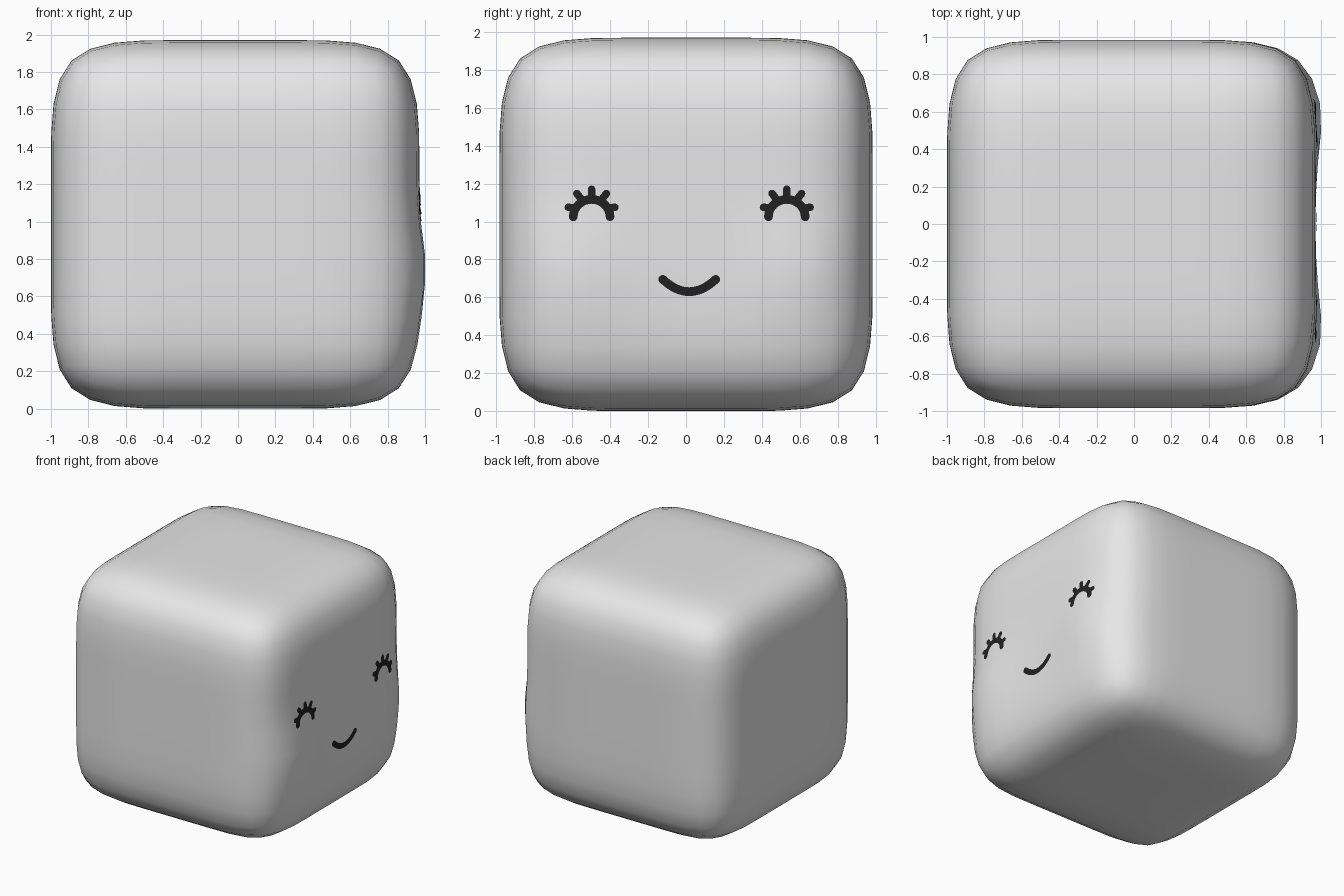
import bpy, bmesh, math
from mathutils import Vector
from mathutils.bvhtree import BVHTree

if "Cube" in bpy.data.objects:
    bpy.data.objects.remove(bpy.data.objects["Cube"])

H = 0.985                       # half size of the cube
CX = -0.015                     # body centre; cheeks fill up to x = 1


def material(name, rgb):
    m = bpy.data.materials.new(name)
    m.diffuse_color = (*rgb, 1)
    m.use_nodes = True
    m.node_tree.nodes["Principled BSDF"].inputs["Base Color"].default_value = m.diffuse_color
    return m


body_mat = material("soft white", (0.8, 0.8, 0.8))
ink_mat = material("near black", (0.015, 0.015, 0.015))

# Soft cube body: 3x3 cage rounded by subdivision
bm = bmesh.new()
bmesh.ops.create_cube(bm, size=2 * H)
bmesh.ops.subdivide_edges(bm, edges=bm.edges[:], cuts=2, use_grid_fill=True)
bmesh.ops.translate(bm, verts=bm.verts[:], vec=(CX, 0, H))
mesh = bpy.data.meshes.new("cube_body")
bm.to_mesh(mesh)
bm.free()
body = bpy.data.objects.new("cube_body", mesh)
bpy.context.collection.objects.link(body)
body.data.materials.append(body_mat)
sub = body.modifiers.new("round", 'SUBSURF')
sub.levels = sub.render_levels = 2
bpy.context.view_layer.objects.active = body
body.select_set(True)
bpy.ops.object.modifier_apply(modifier="round")

# Puffy cheeks on the +x face
for v in body.data.vertices:
    if v.co.x > 0.6:
        dy = (abs(v.co.y) - 0.62) / 0.2
        dz = v.co.z - 0.76
        dz /= 0.15 if dz > 0 else 0.21
        v.co.x += 0.042 * math.exp(-(dy * dy + dz * dz) / 2)
bpy.ops.object.shade_smooth()

# Surface lookup used to lay the painted face onto the body
bm = bmesh.new()
bm.from_mesh(body.data)
bvh = BVHTree.FromBMesh(bm)
bm.free()


def on_body(bm, y, z):
    hit = bvh.ray_cast(Vector((3, y, z)), Vector((-1, 0, 0)))[0]
    return bm.verts.new((hit.x + 0.004, y, z))


def stroke(bm, pts, r):
    """Round-ended brush stroke through (y, z) points."""
    pts = [Vector(p) for p in pts]
    rows = []
    for i, p in enumerate(pts):
        d = (pts[min(i + 1, len(pts) - 1)] - pts[max(i - 1, 0)]).normalized()
        n = Vector((-d.y, d.x)) * r
        rows.append([on_body(bm, *(p + n * k)) for k in (1, 0, -1)])
    for a, b in zip(rows, rows[1:]):
        for k in range(2):
            bm.faces.new((a[k], a[k + 1], b[k + 1], b[k]))
    for p in (pts[0], pts[-1]):
        ring = [on_body(bm, p.x + r * math.cos(t * math.pi / 7),
                        p.y + r * math.sin(t * math.pi / 7)) for t in range(14)]
        bm.faces.new(ring)


def painted(name, strokes):
    bm = bmesh.new()
    for pts, r in strokes:
        stroke(bm, pts, r)
    for f in bm.faces:
        f.normal_update()
        if f.normal.x < 0:
            f.normal_flip()
    me = bpy.data.meshes.new(name)
    bm.to_mesh(me)
    bm.free()
    me.materials.append(ink_mat)
    bpy.context.collection.objects.link(bpy.data.objects.new(name, me))


# Closed eyes: arch plus five lashes
def eye(c):
    def arch(a):
        return (c + 0.097 * math.cos(a), 1.025 + 0.092 * math.sin(a))
    strokes = [([arch(math.pi * i / 16) for i in range(17)], 0.023)]
    for deg, ty, tz in ((30, 0.123, 1.075), (62, 0.078, 1.148), (90, 0, 1.17),
                        (118, -0.078, 1.148), (150, -0.123, 1.075)):
        strokes.append(([arch(math.radians(deg)), (c + ty, tz)], 0.02))
    return strokes


painted("left_eye", eye(0.017 - 0.515))
painted("right_eye", eye(0.017 + 0.515))

# Smile
painted("mouth", [([(0.017 + 0.14 * u / 8, 0.63 + 0.065 * (u / 8) ** 2)
                    for u in range(-8, 9)], 0.023)])
